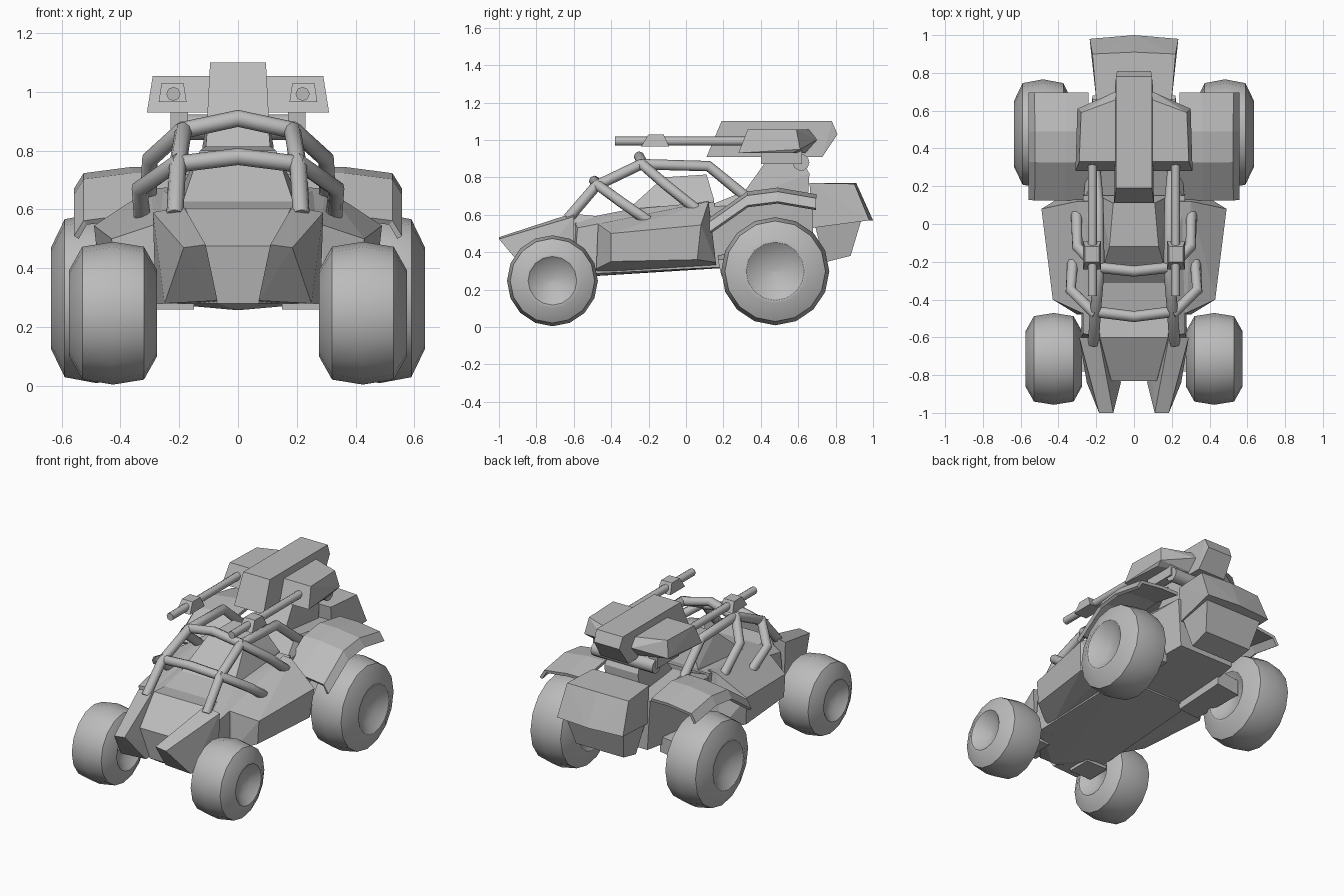
import bpy
import bmesh
import math
from mathutils import Vector

default_cube = bpy.data.objects.get("Cube")
if default_cube:
    bpy.data.objects.remove(default_cube, do_unlink=True)

GREY = (.5, .5, .5, 1)
grey = bpy.data.materials.new("plain grey")
grey.use_nodes = True
grey.diffuse_color = GREY
grey.node_tree.nodes["Principled BSDF"].inputs["Base Color"].default_value = GREY
SIDES = (("left", 1), ("right", -1))


def finish(name, bm, smooth=None):
    """Turn a bmesh into a named object, shaded smooth below an angle if asked."""
    bmesh.ops.recalc_face_normals(bm, faces=bm.faces[:])
    mesh = bpy.data.meshes.new(name)
    bm.to_mesh(mesh)
    bm.free()
    mesh.materials.append(grey)
    obj = bpy.data.objects.new(name, mesh)
    bpy.context.collection.objects.link(obj)
    if smooth:
        bpy.ops.object.select_all(action="DESELECT")
        bpy.context.view_layer.objects.active = obj
        obj.select_set(True)
        bpy.ops.object.shade_smooth_by_angle(angle=math.radians(smooth))
    return obj


def block(name, points):
    """Flat-faced convex block around corner points."""
    bm = bmesh.new()
    for point in points:
        bm.verts.new(point)
    result = bmesh.ops.convex_hull(bm, input=bm.verts[:])
    spare = {e for e in result["geom_interior"] if isinstance(e, bmesh.types.BMVert)}
    bmesh.ops.delete(bm, geom=list(spare), context="VERTS")
    bmesh.ops.dissolve_limit(bm, angle_limit=math.radians(2),
                             verts=bm.verts[:], edges=bm.edges[:])
    return finish(name, bm)


def flip(points, sign):
    return [(x * sign, y, z) for x, y, z in points]


def centre_block(name, points):
    block(name, points + flip(points, -1))


def side_blocks(name, points):
    for side, sign in SIDES:
        block(name + "_" + side, flip(points, sign))


def skin(name, rings, capped, smooth):
    """Join closed rings of points into a surface."""
    bm = bmesh.new()
    loops = [[bm.verts.new(p) for p in ring] for ring in rings]
    for a, b in zip(loops, loops[1:]):
        for i in range(len(a)):
            j = (i + 1) % len(a)
            bm.faces.new((a[i], a[j], b[j], b[i]))
    if capped:
        bm.faces.new(loops[0])
        bm.faces.new(loops[-1])
    return finish(name, bm, smooth)


def tube(name, path, radius, sides=8):
    """Round bar with mitred joints along a path."""
    path = [Vector(p) for p in path]
    rings = []
    for i, p in enumerate(path):
        before = (p - path[i - 1]).normalized() if i else None
        after = (path[i + 1] - p).normalized() if i + 1 < len(path) else None
        along = ((before or after) + (after or before)).normalized()
        across = along.cross(Vector((0, 0, 1))).normalized()
        over = across.cross(along)
        turns = [math.tau * k / sides for k in range(sides)]
        rings.append([p + (across * math.cos(t) + over * math.sin(t)) * radius for t in turns])
    skin(name, rings, True, 50)


def side_tubes(name, path, radius):
    for side, sign in SIDES:
        tube(name + "_" + side, flip(path, sign), radius)


def wheels(name, middle, y, z, radius, half, hub):
    """Balloon tyre with dished hubs, lathed about the axle."""
    half_profile = [(half * .64, 0), (half * .72, hub * .6), (half, hub),
                    (half, radius * .6), (half * .7, radius * .93), (0, radius)]
    profile = half_profile + [(-w, r) for w, r in half_profile[-2::-1]]
    count = 16
    for side, sign in SIDES:
        rings = []
        for width, r in profile:
            r = max(r, .001)
            rings.append([(sign * middle + width, y + r * math.sin(math.tau * k / count),
                           z + r * math.cos(math.tau * k / count)) for k in range(count)])
        skin(name + "_" + side, rings, True, 33)


# Wheels and their arms
wheels("front_wheel", .425, -.714, .247, .243, .15, .13)
wheels("rear_wheel", .482, .477, .298, .289, .154, .155)
side_blocks("front_arm", [(x, y, z) for x in (.15, .31) for y in (-.78, -.62) for z in (.26, .28)])
side_blocks("rear_arm", [(.2, .17, .4), (.34, .17, .36), (.34, .19, .27), (.2, .19, .28),
                         (.36, .55, .38), (.2, .55, .4), (.36, .55, .28), (.2, .55, .3)])

# Hull: sloping nose, tub and rear chassis
centre_block("nose", [(.18, -.6, .605), (.12, -.83, .475), (.07, -.8, .28), (0, -.77, .257),
                      (.26, -.56, .5), (.26, -.56, .28), (.19, -.45, .59), (0, -.45, .275)])
side_blocks("nose_prong", [(.185, -.6, .61), (.29, -.6, .59), (.11, -1, .48), (.185, -1, .47),
                           (.07, -.84, .29), (.25, -.84, .28), (.08, -.6, .28), (.28, -.6, .28)])
centre_block("tub", [(.18, -.6, .57), (.27, -.58, .53), (.28, -.6, .28), (0, -.6, .265),
                     (.19, -.3, .63), (.27, .15, .67), (.26, .2, .32), (0, .2, .315)])
centre_block("rear_chassis", [(.27, .1, .64), (.26, .1, .32), (.22, .68, .68),
                              (.2, .68, .36), (.2, .3, .72)])
centre_block("cockpit_cover", [(.19, -.32, .62), (.13, -.12, .8), (.11, .11, .815),
                               (.19, .15, .68), (.2, -.3, .5), (.2, .15, .5)])

# Side pods: sloped top, tapered outer face
side_blocks("side_pod", [(.24, -.47, .555), (.24, .12, .675), (.28, -.47, .55), (.3, .12, .67),
                         (.43, -.4, .5), (.49, .08, .545), (.47, .06, .36), (.42, -.4, .35),
                         (.36, .16, .345), (.3, -.48, .31), (.25, .16, .33), (.25, -.48, .29)])

# Rear fenders: arched strip with a dropped outer lip
for side, sign in SIDES:
    bm = bmesh.new()
    rows = []
    for y, z in ((.13, .575), (.33, .715), (.49, .735), (.695, .7)):
        section = ((.24, z), (.36, z), (.52, z - .02), (.55, z - .07))
        rows.append([bm.verts.new((sign * x, y, h)) for x, h in section])
    for a, b in zip(rows, rows[1:]):
        for i in range(len(a) - 1):
            bm.faces.new((a[i], a[i + 1], b[i + 1], b[i]))
    fender = finish("rear_fender_" + side, bm)
    thick = fender.modifiers.new("thickness", "SOLIDIFY")
    thick.thickness = .02
    thick.offset = 0

# Tail box
centre_block("tail_box_upper", [(.2, .66, .77), (.22, .9, .765), (.235, .98, .57),
                                (0, 1, .57), (0, .91, .77), (.2, .68, .53)])
centre_block("tail_box_lower", [(.2, .68, .58), (.21, .94, .58), (.17, .88, .38),
                                (.16, .74, .345)])

# Turret mount
centre_block("turret_post", [(.12, .28, .68), (.1, .46, .93), (.1, .6, .93),
                             (.12, .66, .82), (.12, .65, .66)])
tube("turret_pivot", [(-.22, .615, .88), (.22, .615, .88)], .045, 10)

# Turret body and gun housings
centre_block("turret_body", [(.095, .19, 1.1), (.095, .78, 1.1), (.09, .81, 1.03),
                             (.1, .73, .91), (.105, .11, .91)])
side_blocks("gun_housing", [(.09, .33, 1.055), (.29, .33, 1.055), (.28, .59, 1.055),
                            (.31, .28, .93), (.09, .28, .93), (.3, .61, .95),
                            (.09, .66, 1.055), (.1, .7, 1), (.09, .64, .93), (.29, .57, .93)])
side_blocks("gun_mount", [(x, y, z) for x in (.17, .23) for y in (.4, .62) for z in (.87, .95)])
side_tubes("gun_barrel", [(.22, -.38, .993), (.22, .34, .993)], .024)
side_blocks("muzzle_collar", [(.175, -.24, .965), (.27, -.24, .965), (.175, -.09, .965),
                              (.27, -.09, .965), (.185, -.2, 1.03), (.26, -.2, 1.03),
                              (.185, -.12, 1.03), (.26, -.12, 1.03)])

# Roll cage
BAR = .029
side_tubes("cage_rail", [(.215, -.63, .58), (.205, -.48, .755), (.185, -.24, .87),
                         (.19, .12, .86), (.21, .34, .68)], BAR)
tube("cage_top_bar", [(-.185, -.23, .87), (0, -.25, .91), (.185, -.23, .87)], BAR)
tube("cage_front_bar", [(-.2, -.465, .755), (0, -.49, .78), (.2, -.465, .755)], BAR)
side_tubes("cage_front_brace", [(.2, -.48, .765), (.335, -.35, .67), (.325, -.2, .565)], BAR)
side_tubes("cage_rear_brace", [(.185, -.24, .875), (.3, -.12, .77), (.305, .06, .625)], BAR)
